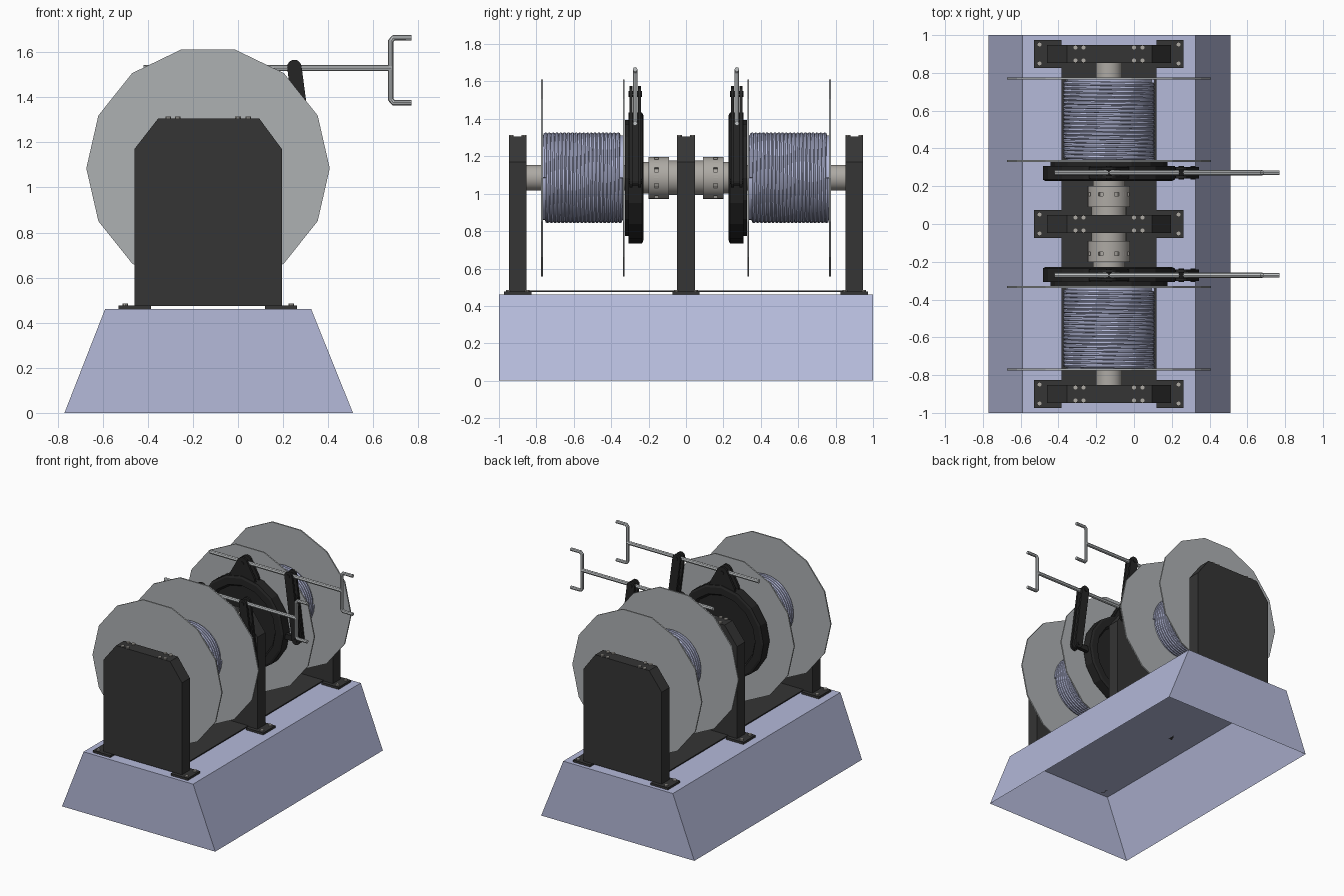
import bpy, bmesh, math
from math import sin, cos, pi

if "Cube" in bpy.data.objects:
    bpy.data.objects.remove(bpy.data.objects["Cube"])

CX, CZ = -0.133, 1.085          # winch axis (parallel to y)


def material(name, r, g, b):
    m = bpy.data.materials.new(name)
    m.diffuse_color = (r, g, b, 1)
    m.use_nodes = True
    m.node_tree.nodes["Principled BSDF"].inputs["Base Color"].default_value = m.diffuse_color
    return m


BLUE = material("blue_grey", 0.46, 0.49, 0.70)
DARK = material("dark_steel", 0.035, 0.035, 0.035)
BLACK = material("black_iron", 0.018, 0.018, 0.018)
PLATE = material("plate_grey", 0.42, 0.44, 0.45)
STEEL = material("warm_steel", 0.42, 0.40, 0.37)
ROD = material("bright_rod", 0.52, 0.54, 0.55)


def finish(name, bm, mat, smooth=False):
    bmesh.ops.remove_doubles(bm, verts=bm.verts, dist=1e-5)
    bmesh.ops.recalc_face_normals(bm, faces=bm.faces)
    me = bpy.data.meshes.new(name)
    bm.to_mesh(me)
    bm.free()
    me.materials.append(mat)
    if smooth:
        me.shade_smooth()
        me.set_sharp_from_angle(angle=math.radians(35))
    ob = bpy.data.objects.new(name, me)
    bpy.context.collection.objects.link(ob)
    return ob


def prism(name, pts, y0, y1, mat):
    """Extrude an (x, z) outline along y."""
    bm = bmesh.new()
    f = bm.faces.new([bm.verts.new((x, y0, z)) for x, z in pts])
    ext = bmesh.ops.extrude_face_region(bm, geom=[f], use_keep_orig=True)
    for v in ext["geom"]:
        if isinstance(v, bmesh.types.BMVert):
            v.co.y = y1
    return finish(name, bm, mat)


def box(name, x0, x1, y0, y1, z0, z1, mat):
    return prism(name, [(x0, z0), (x1, z0), (x1, z1), (x0, z1)], y0, y1, mat)


def lathe(name, profile, n, mat, side=1, smooth=False):
    """Spin an (r, y) profile round the winch axis."""
    bm = bmesh.new()
    rings = [[bm.verts.new((CX + r * cos(2 * pi * i / n), side * y, CZ + r * sin(2 * pi * i / n)))
              for i in range(n)] for r, y in profile if r > 0]
    for a, b in zip(rings, rings[1:]):
        for i in range(n):
            j = (i + 1) % n
            bm.faces.new((a[i], a[j], b[j], b[i]))
    bm.faces.new(rings[0])
    bm.faces.new(rings[-1])
    return finish(name, bm, mat, smooth)


def cyl(name, r, y0, y1, n, mat, side=1, smooth=False):
    return lathe(name, [(r, y0), (r, y1)], n, mat, side, smooth)


def tube(name, paths, r, mat, res=2):
    """Round bar along one or more polylines, turned into a mesh."""
    cu = bpy.data.curves.new(name, "CURVE")
    cu.dimensions = "3D"
    cu.bevel_depth, cu.bevel_resolution, cu.use_fill_caps = r, res, True
    for path in paths:
        sp = cu.splines.new("POLY")
        sp.points.add(len(path) - 1)
        for p, co in zip(sp.points, path):
            p.co = (*co, 1)
    tmp = bpy.data.objects.new(name + "_path", cu)
    me = bpy.data.meshes.new_from_object(tmp)
    bpy.data.objects.remove(tmp)
    bm = bmesh.new()
    bm.from_mesh(me)
    return finish(name, bm, mat, True)


def bolts(name, spots, z0, z1):
    bm = bmesh.new()
    for x, y in spots:
        new = bmesh.ops.create_cone(bm, cap_ends=True, segments=10, radius1=0.013,
                                    radius2=0.013, depth=z1 - z0)["verts"]
        bmesh.ops.translate(bm, verts=new, vec=(x, y, (z0 + z1) / 2))
    return finish(name, bm, STEEL)


def link_outline(a, b, ra, rb):
    """Rounded bar outline: round end ra at a (upper), rb at b (lower)."""
    ang = math.atan2(a[1] - b[1], a[0] - b[0])
    arc = lambda c, r, s: [(c[0] + r * cos(s + pi * k / 6), c[1] + r * sin(s + pi * k / 6)) for k in range(7)]
    return arc(a, ra, ang - pi / 2) + arc(b, rb, ang + pi / 2)


# Hollow plinth, open underneath
plinth = prism("plinth", [(-0.77, 0), (0.51, 0), (0.325, 0.46), (-0.59, 0.46)], -1, 1, BLUE)
bm = bmesh.new()
bm.from_mesh(plinth.data)
bm.faces.ensure_lookup_table()
bmesh.ops.delete(bm, geom=[f for f in bm.faces if all(v.co.z < 0.01 for v in f.verts)], context="FACES")
bm.to_mesh(plinth.data)
bm.free()

# Floor plate under the drums
box("floor_plate", -0.385, 0.118, -0.86, 0.86, 0.474, 0.482, DARK)

# Three bearing pillars with feet and bolts
outline = [(-0.46, 0.475), (0.195, 0.475), (0.195, 1.17), (0.095, 1.305), (-0.355, 1.305), (-0.46, 1.17)]
for tag, y in (("front", -0.9), ("middle", 0), ("rear", 0.9)):
    prism(tag + "_pillar", outline, y - 0.047, y + 0.047, DARK)
    for end, x0, x1 in (("left", -0.53, -0.385), ("right", 0.12, 0.262)):
        box(f"{tag}_{end}_foot", x0, x1, y - 0.073, y + 0.073, 0.46, 0.476, DARK)
    rows = (y - 0.034, y + 0.034)
    bolts(tag + "_cap_bolts", [(x, v) for x in (-0.31, -0.267, 0.0, 0.045) for v in rows], 1.30, 1.314)
    bolts(tag + "_foot_bolts", [(x, v) for x in (-0.5, 0.236) for v in (y - 0.05, y + 0.05)], 0.47, 0.486)

for s, tag in ((-1, "front"), (1, "rear")):
    # Shaft
    cyl(tag + "_shaft", 0.069, 0.03, 0.88, 32, STEEL, s, True)

    # Drum core, side plates and wound rope
    cyl(tag + "_drum_core", 0.226, 0.335, 0.77, 32, BLUE, s, True)
    for part, y in (("inner", 0.333), ("outer", 0.77)):
        cyl(f"{tag}_{part}_side_plate", 0.54, y - 0.005, y + 0.005, 14, PLATE, s)
    turns, seg = 20, 28
    coil = []
    for i in range(turns * seg + 1):
        a = 2 * pi * i / seg
        y = s * 0.552 - 0.204 + 0.408 * i / (turns * seg)
        coil.append((CX + 0.23 * cos(a), y, CZ + 0.23 * sin(a)))
    tube(tag + "_rope", [coil], 0.0125, BLUE, 2)

    # Brake drum with recessed inner face
    lathe(tag + "_brake_drum", [(0.10, 0.25), (0.27, 0.25), (0.285, 0.228), (0.335, 0.228), (0.35, 0.235),
                                (0.35, 0.308), (0.31, 0.308), (0.31, 0.327), (0.1, 0.327)], 16, BLACK, s)

    # Jaw coupling between brake drum and middle pillar
    lathe(tag + "_coupling", [(0.092, 0.045), (0.092, 0.09), (0.112, 0.09), (0.112, 0.148), (0.1, 0.148),
                              (0.1, 0.168), (0.112, 0.168), (0.112, 0.2), (0.085, 0.2), (0.085, 0.255)],
          32, STEEL, s, True)
    for k in range(8):
        a0 = 2 * pi * k / 8
        arc = [a0 + (t - 2) * 0.14 for t in range(5)]
        pts = [(CX + 0.112 * cos(a), CZ + 0.112 * sin(a)) for a in arc]
        pts += [(CX + 0.09 * cos(a), CZ + 0.09 * sin(a)) for a in reversed(arc)]
        prism(f"{tag}_coupling_jaw_{k}", pts, s * 0.146, s * 0.17, STEEL)

    # Hand lever with forked grip
    y = s * 0.272
    tube(tag + "_lever", [[(-0.42, y, 1.53), (0.68, y, 1.53)]], 0.014, ROD)
    tube(tag + "_lever_grip", [[(0.77, y, 1.376), (0.69, y, 1.376), (0.678, y, 1.39), (0.678, y, 1.65),
                                (0.69, y, 1.664), (0.77, y, 1.664)]], 0.0125, ROD)

    # Pivot bracket on top of the drum, and side link, both as plate pairs
    hump = [(CX - 0.11, 1.40), (CX + 0.11, 1.40), (CX + 0.10, 1.44)]
    hump += [(CX + 0.045 * cos(a), 1.53 + 0.045 * sin(a)) for a in [pi * (1 + 2 * k) / 14 for k in range(7)]]
    hump += [(CX - 0.10, 1.44)]
    top, low = (0.25, 1.535), (0.312, 1.065)
    for part, o in (("near", -0.023), ("far", 0.023)):
        prism(f"{tag}_pivot_plate_{part}", hump, y + o - 0.008, y + o + 0.008, BLACK)
        prism(f"{tag}_link_{part}", link_outline(top, low, 0.032, 0.032), y + o - 0.008, y + o + 0.008, BLACK)
    prism(tag + "_link_web", link_outline((0.272, 1.37), low, 0.022, 0.022), y - 0.02, y + 0.02, BLACK)
    tube(tag + "_link_pins", [[(px, y - 0.036, pz), (px, y + 0.036, pz)]
                              for px, pz in (top, low, (CX, 1.53))], 0.014, BLACK)
    box(tag + "_brake_lug", 0.17, 0.315, y - 0.015, y + 0.015, 1.045, 1.085, BLACK)
